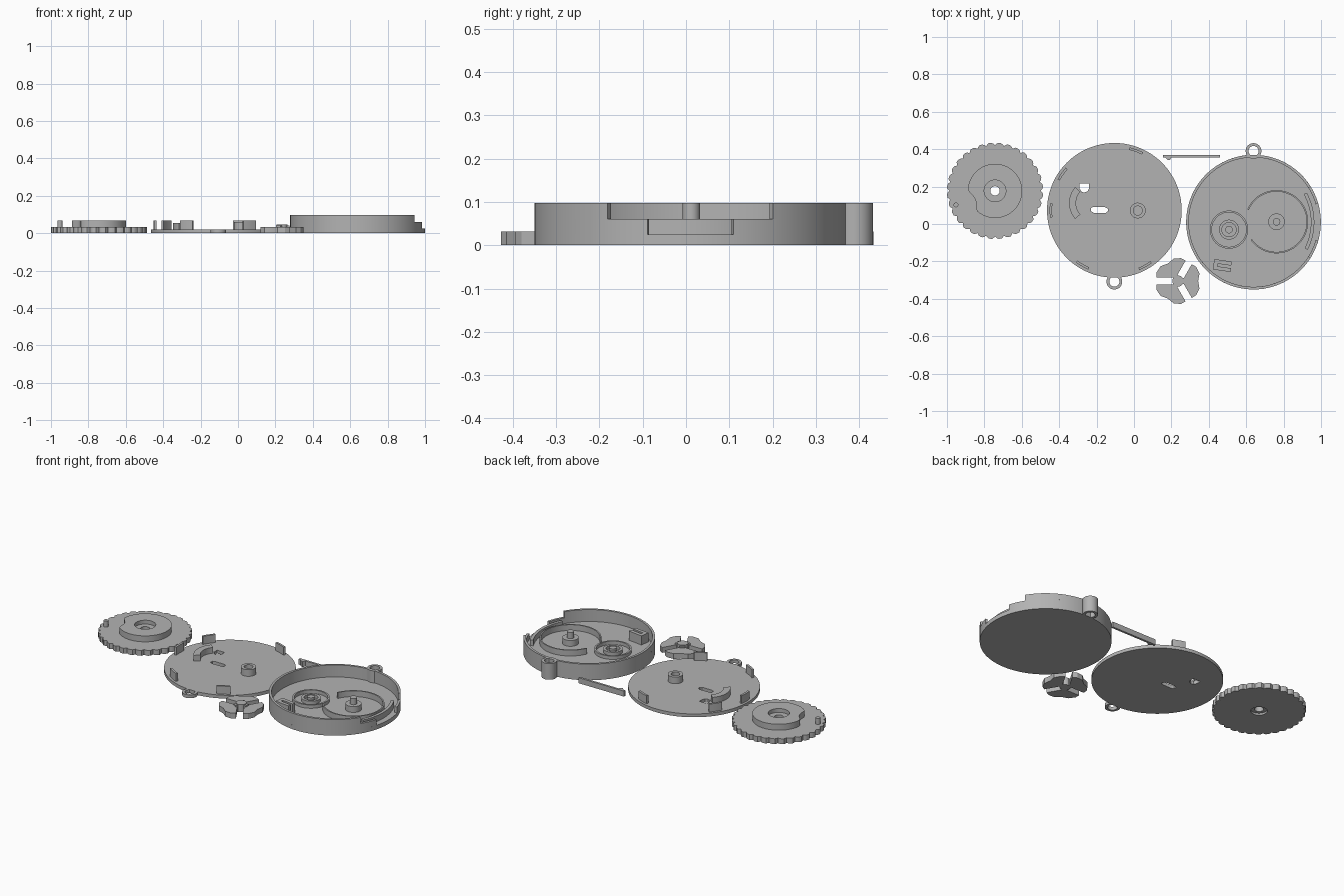
import bpy, bmesh
from math import sin, cos, pi, radians

if "Cube" in bpy.data.objects:
    bpy.data.objects.remove(bpy.data.objects["Cube"])

grey = bpy.data.materials.new("light_grey_plastic")
grey.diffuse_color = (0.45, 0.45, 0.45, 1)
grey.use_nodes = True
grey.node_tree.nodes["Principled BSDF"].inputs["Base Color"].default_value = grey.diffuse_color


def circle(x, y, r, n=64):
    return [(x + r * cos(2 * pi * i / n), y + r * sin(2 * pi * i / n)) for i in range(n)]


def band(x, y, r0, r1, a0, a1, n=48):
    """Outline of a ring segment between two angles in degrees."""
    ang = [radians(a0 + (a1 - a0) * i / n) for i in range(n + 1)]
    return ([(x + r1 * cos(a), y + r1 * sin(a)) for a in ang]
            + [(x + r0 * cos(a), y + r0 * sin(a)) for a in reversed(ang)])


def turn(pts, deg, x, y):
    c, s = cos(radians(deg)), sin(radians(deg))
    return [(x + c * px - s * py, y + s * px + c * py) for px, py in pts]


def plate(name, loops, z0, z1):
    """Extrude flat outlines; outlines inside others become holes."""
    cu = bpy.data.curves.new(name, 'CURVE')
    cu.dimensions, cu.fill_mode, cu.extrude = '2D', 'BOTH', (z1 - z0) / 2
    for loop in loops:
        sp = cu.splines.new('POLY')
        sp.points.add(len(loop) - 1)
        for p, (px, py) in zip(sp.points, loop):
            p.co = (px, py, 0, 1)
        sp.use_cyclic_u = True
    tmp = bpy.data.objects.new("tmp", cu)
    bpy.context.collection.objects.link(tmp)
    dg = bpy.context.evaluated_depsgraph_get()
    me = bpy.data.meshes.new_from_object(tmp.evaluated_get(dg))
    bpy.data.objects.remove(tmp)
    bm = bmesh.new()
    bm.from_mesh(me)
    bmesh.ops.remove_doubles(bm, verts=bm.verts, dist=1e-5)
    bmesh.ops.recalc_face_normals(bm, faces=bm.faces)
    bmesh.ops.translate(bm, verts=bm.verts, vec=(0, 0, (z0 + z1) / 2))
    bm.to_mesh(me)
    bm.free()
    me.materials.clear()
    me.materials.append(grey)
    ob = bpy.data.objects.new(name, me)
    bpy.context.collection.objects.link(ob)
    bpy.ops.object.select_all(action='DESELECT')
    ob.select_set(True)
    bpy.context.view_layer.objects.active = ob
    bpy.ops.object.shade_smooth_by_angle(angle=radians(30))
    return ob


# Toothed wheel with a notched cam, hub recess and index pin
gx, gy, teeth = -0.743, 0.177, 32
rim = []
for i in range(teeth):
    for f, r in ((0, .244), (.2, .253), (.4, .257), (.7, .257), (.85, .251)):
        a = 2 * pi * (i + f) / teeth
        rim.append((gx + r * cos(a), gy + r * sin(a)))
plate("wheel_base", [rim, circle(gx, gy, .045)], 0, .012)
plate("wheel_teeth", [rim, circle(gx, gy, .025)], .012, .032)
cam = []
for i in range(96):
    d = 360 * i / 96
    r = .145 - (.03 * sin(pi * (d - 178) / 50) if 178 < d < 228 else 0)
    cam.append((gx + r * cos(radians(d)), gy + r * sin(radians(d))))
plate("wheel_cam", [cam, circle(gx, gy, .058)], .032, .068)
plate("wheel_hub", [circle(gx, gy, .058), circle(gx, gy, .025)], .032, .045)
plate("wheel_pin", [circle(-.952, .102, .013, 24)], .032, .068)

# Lid disc with holes, lug, clips, guide and boss
lx, ly = -.105, .073
slot = [(-.23, .068), (-.215, .06), (-.15, .06), (-.14, .068),
        (-.14, .082), (-.155, .09), (-.22, .09), (-.23, .085)]
d_hole = [(-.291, .217), (-.291, .19), (-.28, .172), (-.265, .168),
          (-.248, .175), (-.241, .19), (-.241, .217)]
plate("lid_disc", [circle(lx, ly, .36, 128), slot, d_hole], 0, .02)
plate("lid_lug", [circle(lx, -.308, .042), circle(lx, -.308, .027)], 0, .02)
for a in (70, 145, 180, 240, 299):
    plate("lid_clip", [band(lx, ly, .333, .346, a - 6.3, a + 6.3, 8)], .02, .068)
plate("lid_guide", [band(-.22, .112, .09, .127, 138, 222, 24)], .02, .055)
plate("lid_boss", [circle(.02, .072, .042), circle(.02, .072, .024)], .02, .06)

# Case: floor and wall with a stepped window on its right side
cx, cy = .639, .01
plate("case_floor", [circle(cx, cy, .36, 128)], 0, .025)
plate("case_wall_lower", [band(cx, cy, .346, .36, 16, 344, 110)], .025, .06)
plate("case_wall_upper", [band(cx, cy, .346, .36, 32, 328, 100)], .06, .097)
plate("case_lug", [circle(cx, .39, .042), circle(cx, .39, .027)], 0, .097)
plate("window_shield", [band(cx, cy, .307, .325, -27, 29, 24)], .025, .06)

# Case interior: stepped post with curved fence
px, py = .762, .012
plate("post_base", [circle(px, py, .044)], .025, .06)
plate("post_tip", [circle(px, py, .02, 32)], .06, .097)
plate("post_fence", [band(px, py, .161, .169, -145, 157, 72)], .025, .06)

# Case interior: round socket with nested rings
sx, sy = .508, -.03
plate("socket_wall", [circle(sx, sy, .102), circle(sx, sy, .092)], .025, .045)
plate("socket_ring", [circle(sx, sy, .053), circle(sx, sy, .038)], .025, .045)
plate("socket_pin", [circle(sx, sy, .02, 32)], .025, .05)

# Holder block with a C-shaped slot
holder = [(-.047, -.028), (.047, -.028), (.047, -.008), (-.025, -.008),
          (-.025, .006), (.047, .006), (.047, .028), (-.047, .028)]
plate("strip_holder", [turn(holder, -8, .472, -.222)], .025, .08)

# Spring strip with a small catch at its end
plate("spring_strip", [[(.155, .356), (.168, .356), (.18, .342), (.192, .342),
                        (.2, .356), (.46, .356), (.46, .369), (.155, .369)]], 0, .033)

# Three-bladed rotor with hub
half = [(.0315, .0165), (.074, .09), (.098, .075), (.115, .04)]
blade = half + [(.108, 0)] + [(x, -y) for x, y in reversed(half)]
rx, ry = .235, -.305
for k in range(3):
    plate("rotor_blade", [turn(blade, 120 * k, rx, ry)], 0, .032)
    arm = [(.01, .015), (.04, .015), (.04, -.015), (.01, -.015)]
    plate("rotor_arm", [turn(arm, 120 * k, rx, ry)], 0, .04)
plate("rotor_hub", [circle(rx, ry, .03, 32)], 0, .045)
